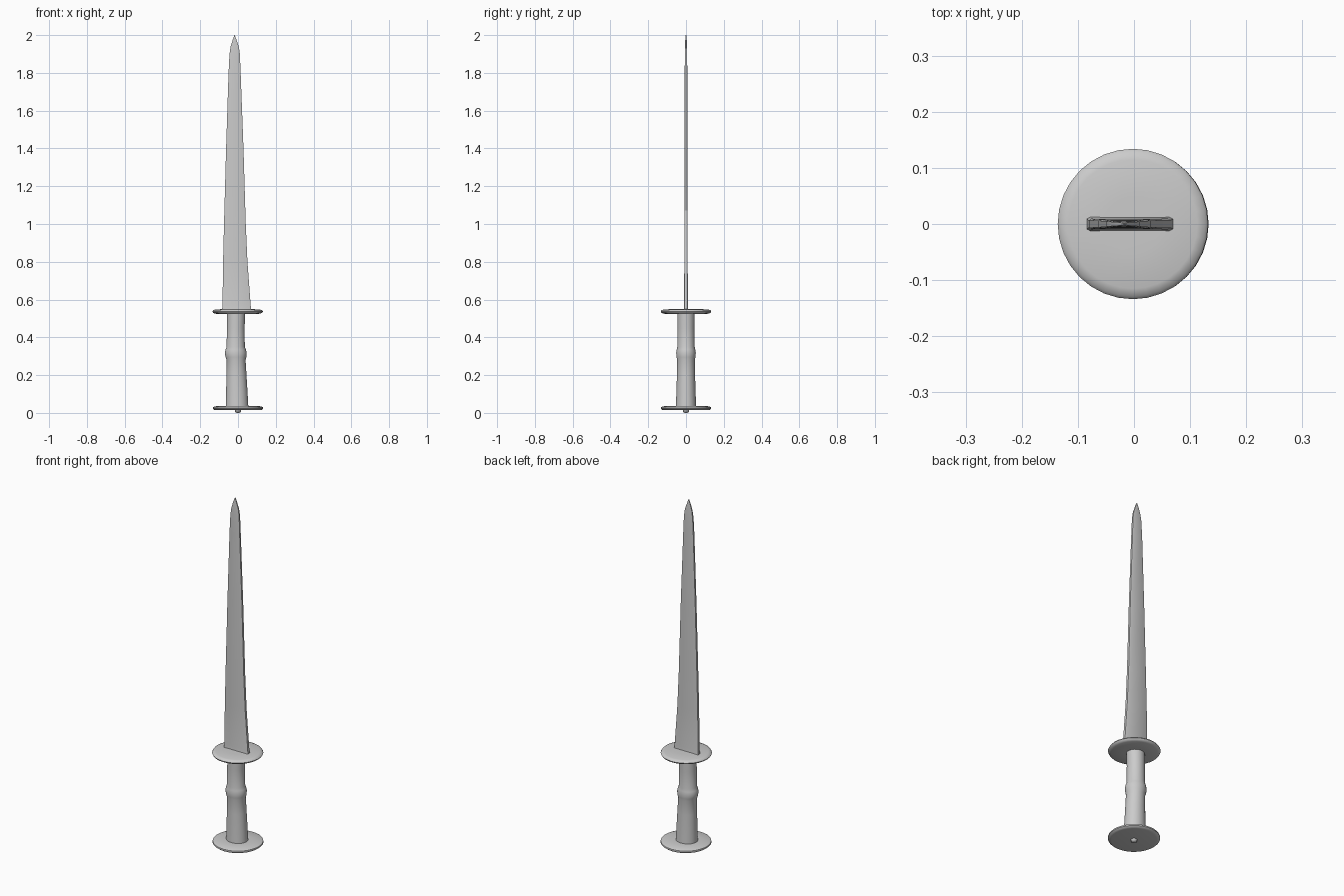
import bpy, bmesh, math

if "Cube" in bpy.data.objects:
    bpy.data.objects.remove(bpy.data.objects["Cube"])

def finish(name, bm, angle=40):
    bmesh.ops.recalc_face_normals(bm, faces=bm.faces)
    me = bpy.data.meshes.new(name)
    bm.to_mesh(me)
    bm.free()
    ob = bpy.data.objects.new(name, me)
    bpy.context.collection.objects.link(ob)
    bpy.ops.object.select_all(action='DESELECT')
    ob.select_set(True)
    bpy.context.view_layer.objects.active = ob
    bpy.ops.object.shade_smooth_by_angle(angle=math.radians(angle))
    return ob

def loft(name, sections, angle=40):
    """Skin closed rings of equal length and cap both ends."""
    bm = bmesh.new()
    rings = [[bm.verts.new(p) for p in s] for s in sections]
    n = len(rings[0])
    for a, b in zip(rings, rings[1:]):
        for i in range(n):
            j = (i + 1) % n
            bm.faces.new((a[i], a[j], b[j], b[i]))
    bm.faces.new(rings[0][::-1])
    bm.faces.new(rings[-1])
    return finish(name, bm, angle)

def circle(z, rx, ry=None, cx=0, n=32):
    ry = ry or rx
    return [(cx + rx * math.cos(2 * math.pi * i / n),
             ry * math.sin(2 * math.pi * i / n), z) for i in range(n)]

def turned(name, profile, cx=0):
    return loft(name, [circle(z, r, cx=cx) for z, r in profile], 50)

# pommel: flat rounded disc with a small button underneath
turned("pommel_disc", [(0.014, 0.115), (0.016, 0.126), (0.022, 0.133),
                       (0.030, 0.132), (0.035, 0.122), (0.037, 0.06)])
turned("pommel_button", [(0.0, 0.006), (0.004, 0.014), (0.018, 0.018)])

# grip: slightly tapered cylinder with a raised ring: z, centre x, rx, ry
grip = [(0.03, -0.005, 0.060, 0.054), (0.10, -0.006, 0.057, 0.051),
        (0.20, -0.008, 0.053, 0.048), (0.28, -0.010, 0.050, 0.047),
        (0.295, -0.011, 0.055, 0.050), (0.318, -0.012, 0.058, 0.052),
        (0.335, -0.012, 0.054, 0.049), (0.35, -0.012, 0.048, 0.046),
        (0.45, -0.012, 0.047, 0.045), (0.53, -0.010, 0.048, 0.046)]
loft("grip", [circle(z, rx, ry, cx) for z, cx, rx, ry in grip], 50)

# guard: rounded disc, a little domed at the blade root
turned("guard_disc", [(0.523, 0.06), (0.525, 0.118), (0.530, 0.130),
                      (0.537, 0.134), (0.544, 0.129), (0.548, 0.115),
                      (0.550, 0.05)], -0.002)

# blade: thin flat bar, leaning taper to a point: z, left, right, half thickness
blade = [(0.54, -0.085, 0.070, 0.013), (0.57, -0.082, 0.067, 0.010),
         (0.80, -0.079, 0.050, 0.009), (1.00, -0.074, 0.041, 0.009),
         (1.40, -0.063, 0.029, 0.008), (1.80, -0.050, 0.014, 0.007),
         (1.90, -0.045, 0.010, 0.006), (1.94, -0.039, 0.004, 0.005),
         (1.975, -0.028, -0.008, 0.004), (2.0, -0.019, -0.017, 0.002)]

def bar(z, l, r, t):
    e, c = t * 0.75, min(0.006, (r - l) * 0.3)
    return [(l, -e, z), (l + c, -t, z), (r - c, -t, z), (r, -e, z),
            (r, e, z), (r - c, t, z), (l + c, t, z), (l, e, z)]

loft("blade", [bar(*s) for s in blade], 35)
